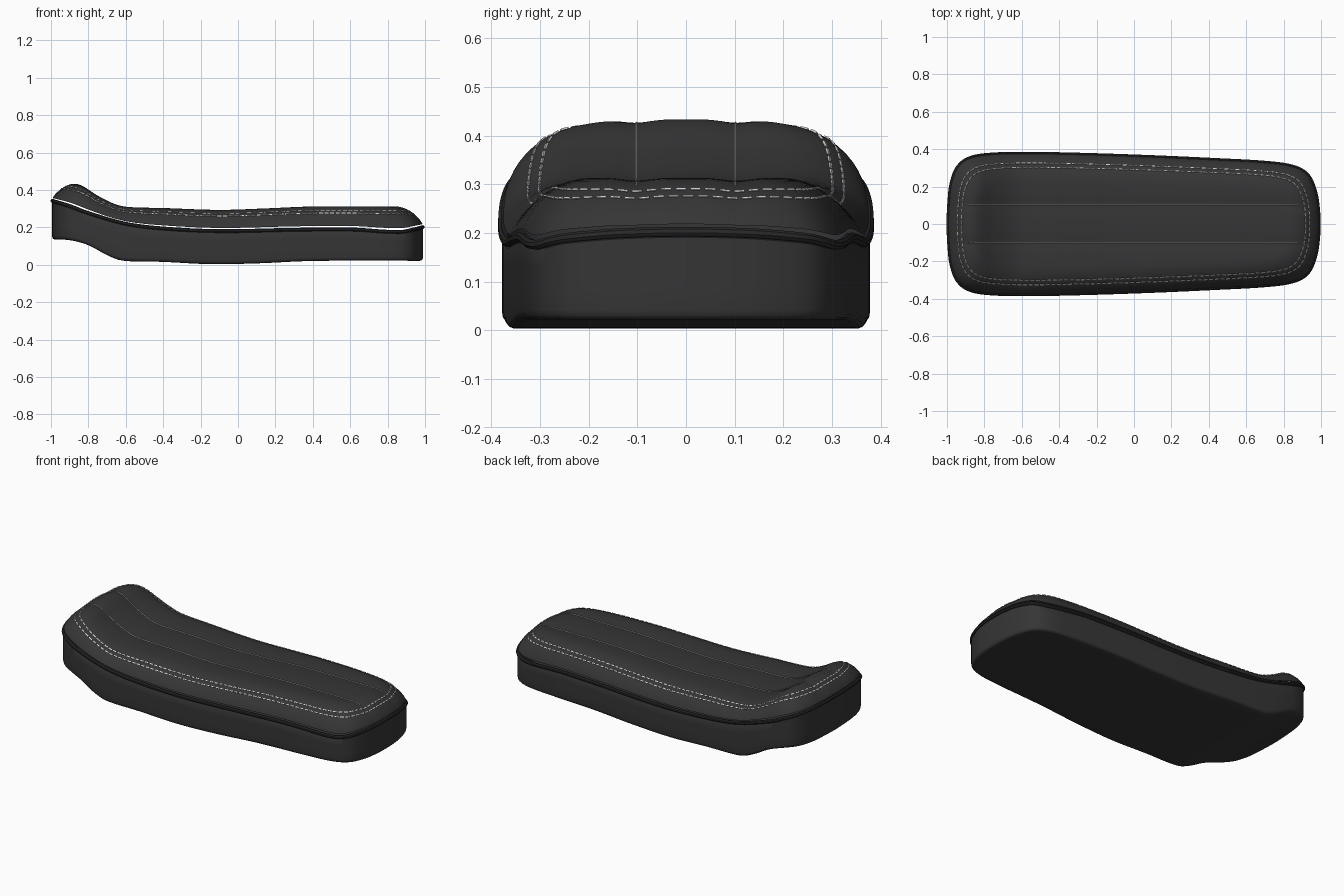
import bpy, bmesh, math
from mathutils import Vector

if "Cube" in bpy.data.objects:
    bpy.data.objects.remove(bpy.data.objects["Cube"])


def material(name, value, rough):
    m = bpy.data.materials.new(name)
    m.use_nodes = True
    col = (value, value, value, 1)
    m.diffuse_color = col
    bsdf = m.node_tree.nodes["Principled BSDF"]
    bsdf.inputs["Base Color"].default_value = col
    bsdf.inputs["Roughness"].default_value = rough
    return m


leather = material("black leather", 0.036, 0.6)
trim = material("dark piping", 0.022, 0.6)
thread = material("pale thread", 0.62, 0.8)


def profile(pts):
    """Smooth height curve through (x, z) points."""
    n = len(pts)

    def slope(i):
        a, b = pts[max(i - 1, 0)], pts[min(i + 1, n - 1)]
        return (b[1] - a[1]) / (b[0] - a[0])

    def f(x):
        x = min(max(x, pts[0][0]), pts[-1][0])
        i = max(k for k in range(n - 1) if pts[k][0] <= x)
        (x0, z0), (x1, z1) = pts[i], pts[i + 1]
        h = x1 - x0
        t = (x - x0) / h
        s = t * t * (3 - 2 * t)
        return (z0 + (z1 - z0) * s + h * slope(i) * t * (1 - t) ** 2
                - h * slope(i + 1) * t * t * (1 - t))
    return f


# Side heights: underside, piping line, crown of the cushion
base_z = profile([(-1, .135), (-.9, .132), (-.8, .105), (-.7, .052), (-.62, .023),
                  (-.4, .016), (-.15, .004), (.1, .008), (.4, .021), (1, .022)])
pipe_z = profile([(-1, .345), (-.9, .315), (-.8, .277), (-.6, .22), (-.4, .195),
                  (-.1, .181), (.3, .188), (.6, .19), (.86, .176), (.95, .192), (1, .206)])
crown_z = profile([(-1, .442), (-.89, .44), (-.83, .421), (-.75, .37), (-.65, .322),
                   (-.58, .309), (-.4, .304), (-.1, .294), (.15, .302), (.4, .312), (1, .312)])

# Half of the plan outline, back end to front end
plan = [(-.995, 0), (-.99, .12), (-.978, .22), (-.945, .305), (-.88, .355), (-.76, .375),
        (-.55, .379), (-.25, .373), (.1, .361), (.45, .345), (.7, .331), (.85, .31),
        (.93, .265), (.97, .18), (.986, .09), (.99, 0)]


def smooth_plan(steps=7):
    p = [Vector(q) for q in plan]
    p = [Vector((p[1].x, -p[1].y))] + p + [Vector((p[-2].x, -p[-2].y))]
    out = []
    for i in range(1, len(p) - 2):
        a, b, c, d = p[i - 1:i + 3]
        for k in range(steps):
            t = k / steps
            out.append(.5 * (2 * b + (c - a) * t + (2 * a - 5 * b + 4 * c - d) * t ** 2
                             + (3 * b - a - 3 * c + d) * t ** 3))
    return out + [p[-2]]


HALF = smooth_plan()
SHOULDER = .15   # width of the rounded cushion edge
SEAM = .102      # distance of the panel seams from the middle


def half_ring(inset):
    return [(p.x * (1 - inset), p.y * (1 - inset / .36)) for p in HALF]


def ring(inset, height):
    h = half_ring(inset)
    full = h + [(x, -y) for x, y in h[-2:0:-1]]
    return [Vector((x, y, height(x, y))) for x, y in full]


def cushion_height(inset):
    u = min(inset / SHOULDER, 1)
    f = (1 - (1 - u) ** 2) ** .65

    def z(x, y):
        groove = .006 * math.exp(-((abs(y) - SEAM) / .035) ** 2)
        return pipe_z(x) + (crown_z(x) - pipe_z(x) - groove) * f
    return z


def finish(ob, mat, angle=40):
    ob.data.materials.clear()
    ob.data.materials.append(mat)
    bpy.ops.object.select_all(action='DESELECT')
    ob.select_set(True)
    bpy.context.view_layer.objects.active = ob
    if ob.type == 'CURVE':
        bpy.ops.object.convert(target='MESH')
    bpy.ops.object.shade_smooth_by_angle(angle=math.radians(angle))


def shell(name, rings, inset, height, mat):
    """Loft the rings, then close the innermost one with a grid."""
    bm = bmesh.new()

    def strip(a, b, closed):
        n = len(a)
        for i in range(n if closed else n - 1):
            j = (i + 1) % n
            bm.faces.new((a[i], a[j], b[j], b[i]))

    loops = [[bm.verts.new(p) for p in r] for r in rings]
    for a, b in zip(loops, loops[1:]):
        strip(a, b, True)
    rows = []
    for x, y in half_ring(inset):
        s = min(SEAM, y * .5)
        side = [s + (y - s) * k / 6 for k in range(1, 7)]
        ys = [-v for v in reversed(side)] + [s * k / 4 for k in range(-4, 5)] + side
        rows.append([bm.verts.new((x, v, height(x, v))) for v in ys])
    for a, b in zip(rows, rows[1:]):
        strip(a, b, False)
    bmesh.ops.remove_doubles(bm, verts=bm.verts, dist=1e-5)
    bmesh.ops.recalc_face_normals(bm, faces=bm.faces)
    me = bpy.data.meshes.new(name)
    bm.to_mesh(me)
    bm.free()
    ob = bpy.data.objects.new(name, me)
    bpy.context.collection.objects.link(ob)
    finish(ob, mat)


def tubes(name, paths, radius, mat, closed=False, sides=0):
    cu = bpy.data.curves.new(name, 'CURVE')
    cu.dimensions = '3D'
    cu.bevel_depth = radius
    cu.bevel_resolution = sides
    cu.use_fill_caps = not closed
    for path in paths:
        sp = cu.splines.new('POLY')
        sp.points.add(len(path) - 1)
        for q, p in zip(sp.points, path):
            q.co = (*p, 1)
        sp.use_cyclic_u = closed
    ob = bpy.data.objects.new(name, cu)
    bpy.context.collection.objects.link(ob)
    finish(ob, mat)


def dashes(loop, length, gap):
    """Cut a closed loop into short stitches."""
    pts = loop + loop[:1]
    dist = [0]
    for a, b in zip(pts, pts[1:]):
        dist.append(dist[-1] + (b - a).length)

    def at(s):
        i = max(k for k in range(len(pts) - 1) if dist[k] <= s)
        return pts[i].lerp(pts[i + 1], (s - dist[i]) / (dist[i + 1] - dist[i]))

    count = int(dist[-1] / (length + gap))
    step = dist[-1] / count
    return [[at(k * step), at(k * step + length / 2), at(k * step + length)]
            for k in range(count)]


# Lower body: vertical side wall, rounded bottom edge, curved underside
def above_base(rise):
    return lambda x, y: base_z(x) + rise


body_rings = [ring(.012, lambda x, y: pipe_z(x) + .004), ring(.001, lambda x, y: pipe_z(x) - .012)]
body_rings += [ring(.001, lambda x, y, t=t: pipe_z(x) * (1 - t) + (base_z(x) + .02) * t)
               for t in (.35, .7, 1)]
body_rings += [ring(i, above_base(r)) for i, r in ((.003, .009), (.008, .003), (.016, 0))]
shell("seat_base", body_rings, .016, above_base(0), leather)

# Padded cushion with three lengthwise panels
insets = [.004, .006, .01, .017, .027, .04, .055, .07, .088, .108, .13, SHOULDER]
shell("seat_cushion", [ring(i, cushion_height(i)) for i in insets],
      SHOULDER, cushion_height(SHOULDER), leather)

# Piping between base and cushion
tubes("piping", [ring(.003, lambda x, y: pipe_z(x))], .0105, trim, closed=True, sides=2)

# Two rows of stitching round the cushion edge
for label, inset in (("outer", .052), ("inner", .074)):
    loop = ring(inset, cushion_height(inset))
    tubes(label + "_stitching", dashes(loop, .021, .009), .0036, thread)

# Panel seams
for label, side in (("left", 1), ("right", -1)):
    path = []
    for k in range(91):
        x = -.89 + 1.77 * k / 90
        inset = 1 - abs(x) / (.985 if x < 0 else .98)
        path.append(Vector((x, side * SEAM, cushion_height(inset)(x, SEAM) + .0005)))
    tubes(label + "_panel_seam", [path], .002, thread)
